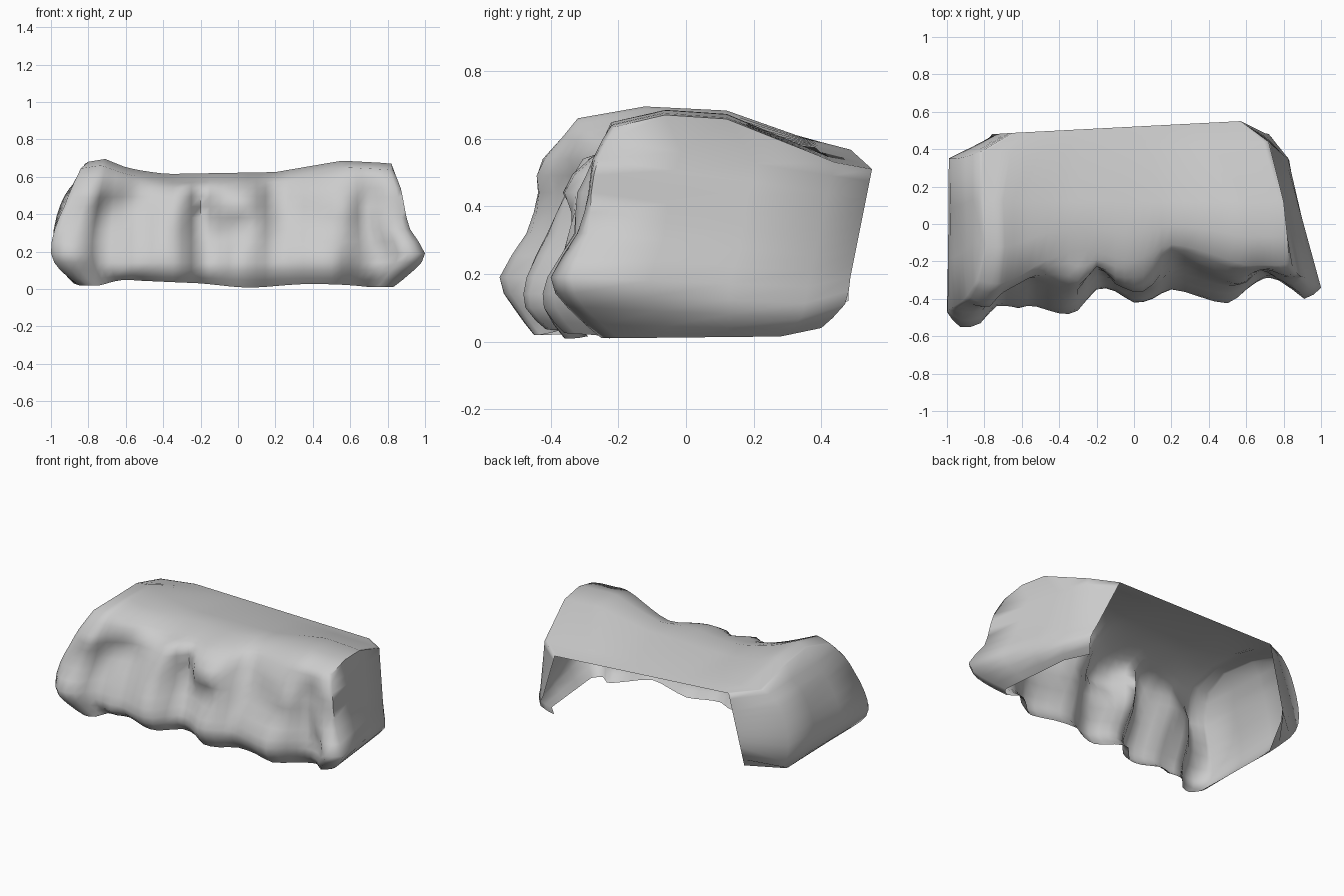
import bpy, bmesh
from math import exp
from mathutils import Vector

if "Cube" in bpy.data.objects:
    bpy.data.objects.remove(bpy.data.objects["Cube"])

# Stations across the cliff face and the depth (-y, in 1/100) of the face at each height level
U = [-1, -.93, -.82, -.74, -.62, -.52, -.4, -.3, -.2, -.1,
     0, .1, .2, .35, .5, .6, .7, .8, .91, 1]
DEPTH = [
    [46, 51, 49, 43, 45, 42, 47, 46, 35, 36, 42, 40, 35, 38, 42, 34, 29, 30, 35, 30],
    [47, 55, 53, 43, 43, 42, 47, 45, 32, 34, 40, 38, 33, 38, 41, 35, 28, 29, 40, 34],
    [45, 47, 46, 37, 37, 36, 41, 38, 24, 30, 32, 33, 27, 30, 33, 31, 25, 28, 32, 29],
    [42, 43, 43, 35, 33, 31, 34, 35, 22, 32, 34, 32, 20, 25, 30, 29, 25, 28, 29, 28],
    [38, 41, 41, 37, 33, 28, 27, 27, 22, 28, 28, 25, 15, 21, 27, 27, 26, 27, 28, 26],
    [30, 31, 32, 31, 28, 22, 17, 14, 15, 18, 20, 15, 11, 14, 19, 22, 22, 22, 22, 21],
]
LEVELS = [.02, .10, .19, .32, .44, .54]
LEFT_X = [-.85, -.95, -1, -.98, -.93, -.89, -.84]
RIGHT_X = [.83, .94, 1, .92, .89, .87, .83]
CREST = [(-1, .68), (-.82, .695), (-.5, .63), (-.38, .615), (.2, .625), (.55, .685), (.9, .675), (1, .67)]
FOOT = [(-1, .02), (-.82, .02), (-.65, .05), (-.2, .03), (.05, .005), (.4, .03), (.8, .01), (1, .01)]
# Knobs and hollows on the face: x, z, width, amount outward
BUMPS = [(-.6, .45, .09, -.03), (-.78, .5, .05, .02), (-.27, .54, .05, .05), (-.08, .27, .05, -.03),
         (.02, .46, .06, .03), (.1, .3, .05, .02), (.17, .4, .04, .03), (.3, .36, .06, -.02),
         (.57, .42, .06, .025), (.72, .5, .07, -.03), (.78, .28, .05, .02), (-.5, .12, .05, .02)]


def interp(pts, x):
    for (a, p), (b, q) in zip(pts, pts[1:]):
        if x <= b:
            return p + (q - p) * (x - a) / (b - a)
    return pts[-1][1]


def squeeze(u, lo, hi):
    if abs(u) < .6:
        return u
    t = (abs(u) - .6) / .4
    return -.6 + t * (lo + .6) if u < 0 else .6 + t * (hi - .6)


def ramp(a, b, n):
    return [Vector(a).lerp(Vector(b), i / (n - 1)) for i in range(n)]


# Insert a smoothly curved midpoint between neighbouring values
def refine(p):
    out = [p[0]]
    for i in range(len(p) - 1):
        a, d = p[max(i - 1, 0)], p[min(i + 2, len(p) - 1)]
        out += [(p[i] + p[i + 1]) * .5625 - (a + d) * .0625, p[i + 1]]
    return out


# Craggy front face, bottom row to top row
front = []
for k in range(7):
    row = []
    for i, u in enumerate(U):
        y = -DEPTH[max(k - 1, 0)][i] / 100
        if k == 0:
            y += .1 if u > .75 else .06
            z = interp(FOOT, u)
        else:
            z = LEVELS[k] if k < 6 else interp(CREST, u) - .035
        row.append(Vector((squeeze(u, LEFT_X[k], RIGHT_X[k]), y, z)))
    front.append(refine(row))
front = [list(r) for r in zip(*[refine(list(c)) for c in zip(*front)])]
U = refine(U)
N = len(front)
for row in front[1:-1]:
    for p in row[2:-2]:
        p.y -= sum(h * exp(-((p.x - x) ** 2 + (p.z - z) ** 2) / w ** 2) for x, z, w, h in BUMPS)

# Back corners of the side walls, and the open bevel edges behind them
left_back = refine([Vector(p) for p in zip([-.88, -.94, -.985, -.985, -.95, -.90, -.83],
                                           [.2, .33, .35, .35, .35, .36, .38],
                                           [.03, .1, .2, .32, .45, .54, .595])])
left_edge = ramp((-.76, .48, .12), (-.65, .487, .567), N)
right_back = refine([Vector((.78, .28, .015))] + ramp((.83, .34, .07), (.72, .44, .53), 6))
right_edge = refine([Vector((.68, .40, .04))] + ramp((.73, .47, .11), (.57, .55, .51), 6))

# Top sheet from the front crest to the open back edge
top = [front[-1]]
for f, lo, hi, drop in ((.45, -.80, .82, 0), (1, -.82, .80, .012)):
    top.append([Vector((squeeze(u, lo, hi), p.y + f * (.12 - p.y), interp(CREST, u) - drop))
                for u, p in zip(U, front[-1])])
for a, b in ((left_back[-1], right_back[-1]), (left_edge[-1], right_edge[-1])):
    top.append([a.lerp(b, (u + 1) / 2) for u in U])


# Side wall columns: front corner, two intermediate, back corner, bevel edge
def side(col, back, edge):
    rows = []
    for k in range(N):
        a, b = front[k][col], back[k]
        mids = [a.lerp(b, 1 / 3), a.lerp(b, 2 / 3)] if k < N - 1 else [top[1][col], top[2][col]]
        rows.append([a] + mids + [b, edge[k]])
    return rows


bm = bmesh.new()


def add_grid(rows):
    vs = [[bm.verts.new(p) for p in r] for r in rows]
    for r, s in zip(vs, vs[1:]):
        for i in range(len(r) - 1):
            bm.faces.new((r[i], r[i + 1], s[i + 1], s[i]))


add_grid(front)
add_grid(top)
add_grid([r[::-1] for r in side(0, left_back, left_edge)])
add_grid(side(-1, right_back, right_edge))
bmesh.ops.remove_doubles(bm, verts=bm.verts[:], dist=.0005)

mesh = bpy.data.meshes.new("rock_cliff")
bm.to_mesh(mesh)
bm.free()
rock = bpy.data.objects.new("rock_cliff", mesh)
bpy.context.collection.objects.link(rock)
bpy.context.view_layer.objects.active = rock
rock.select_set(True)
bpy.ops.object.shade_smooth_by_angle(angle=1.4)
